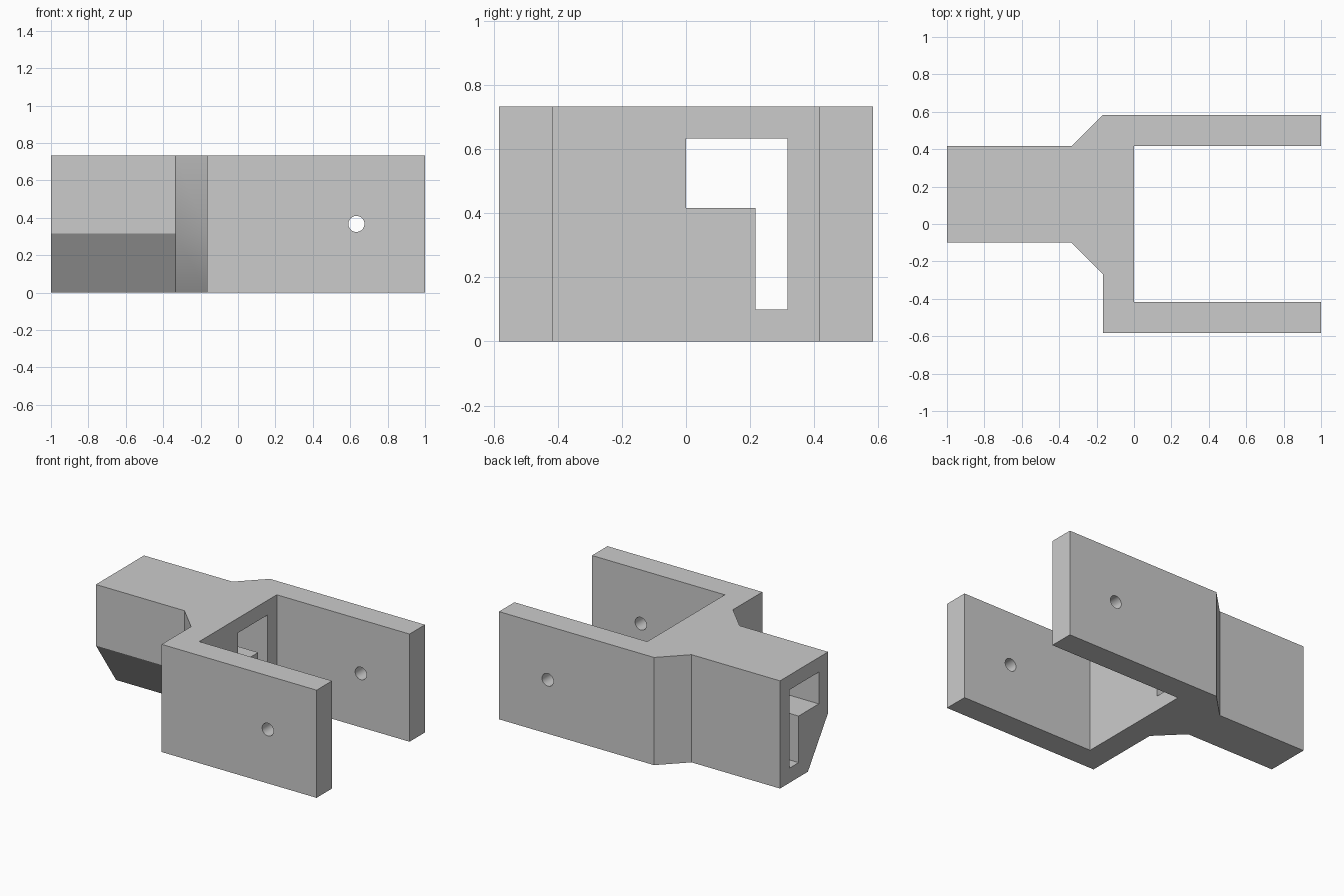
import bpy, bmesh, math

cube = bpy.data.objects.get("Cube")
if cube:
    bpy.data.objects.remove(cube, do_unlink=True)

# One plain grey for the whole bracket
grey = bpy.data.materials.new("plain_grey")
grey.use_nodes = True
color = (0.6, 0.6, 0.6, 1)
grey.diffuse_color = color
grey.node_tree.nodes["Principled BSDF"].inputs["Base Color"].default_value = color


def loft(name, rings):
    """Closed solid skinned through matching rings of points."""
    bm = bmesh.new()
    loops = [[bm.verts.new(p) for p in ring] for ring in rings]
    n = len(loops[0])
    for a, b in zip(loops, loops[1:]):
        for i in range(n):
            j = (i + 1) % n
            bm.faces.new((a[i], a[j], b[j], b[i]))
    bm.faces.new(loops[0])
    bm.faces.new(loops[-1])
    bmesh.ops.recalc_face_normals(bm, faces=bm.faces)
    mesh = bpy.data.meshes.new(name)
    bm.to_mesh(mesh)
    bm.free()
    mesh.materials.append(grey)
    obj = bpy.data.objects.new(name, mesh)
    bpy.context.collection.objects.link(obj)
    return obj


def combine(target, tool, operation):
    """Apply a boolean and discard the tool object."""
    tool.hide_render = True
    mod = target.modifiers.new(operation, "BOOLEAN")
    mod.operation, mod.solver, mod.object = operation, "EXACT", tool
    bpy.context.view_layer.objects.active = target
    bpy.ops.object.modifier_apply(modifier=mod.name)
    bpy.data.objects.remove(tool, do_unlink=True)


HEIGHT = 0.733
WALL_X = -1 / 6      # outer face of the fork's cross wall
HALF = 0.583         # half width of the fork
INNER = 0.417        # half width of the fork gap


def arm_section(x, grow):
    """Arm outline with a bevelled lower front corner, widened by grow."""
    back, front, foot = INNER + grow, -0.1 - grow, 0.117 - grow
    return [(x, back, 0), (x, back, HEIGHT), (x, front, HEIGHT),
            (x, front, 0.317), (x, foot, 0)]


# Fork: U-shaped plan raised to full height
plan = [(WALL_X, -HALF), (1, -HALF), (1, -INNER), (0, -INNER),
        (0, INNER), (1, INNER), (1, HALF), (WALL_X, HALF)]
bracket = loft("fork_bracket", [[(x, y, z) for x, y in plan] for z in (0, HEIGHT)])

# Arm with its flared shoulder
arm = loft("arm", [arm_section(-1, 0), arm_section(-1 / 3, 0),
                   arm_section(WALL_X, 1 / 6)])
combine(bracket, arm, "UNION")

# L-shaped channel running through the arm
channel = [(0, 0.417), (0.217, 0.417), (0.217, 0.1),
           (0.317, 0.1), (0.317, 0.633), (0, 0.633)]
combine(bracket, loft("channel_cutter", [[(x, y, z) for y, z in channel]
                                         for x in (-1.1, 0.1)]), "DIFFERENCE")

# Pin hole through both prongs
bpy.ops.mesh.primitive_cylinder_add(vertices=32, radius=0.043, depth=2,
                                    location=(0.633, 0, 0.367),
                                    rotation=(math.pi / 2, 0, 0))
pin = bpy.context.object
pin.name = "pin_hole_cutter"
pin.data.materials.append(grey)
combine(bracket, pin, "DIFFERENCE")

# Smooth the holes and shoulder, keep the other edges sharp
bpy.ops.object.select_all(action="DESELECT")
bracket.select_set(True)
bpy.context.view_layer.objects.active = bracket
bpy.ops.object.shade_smooth_by_angle(angle=math.radians(30))
